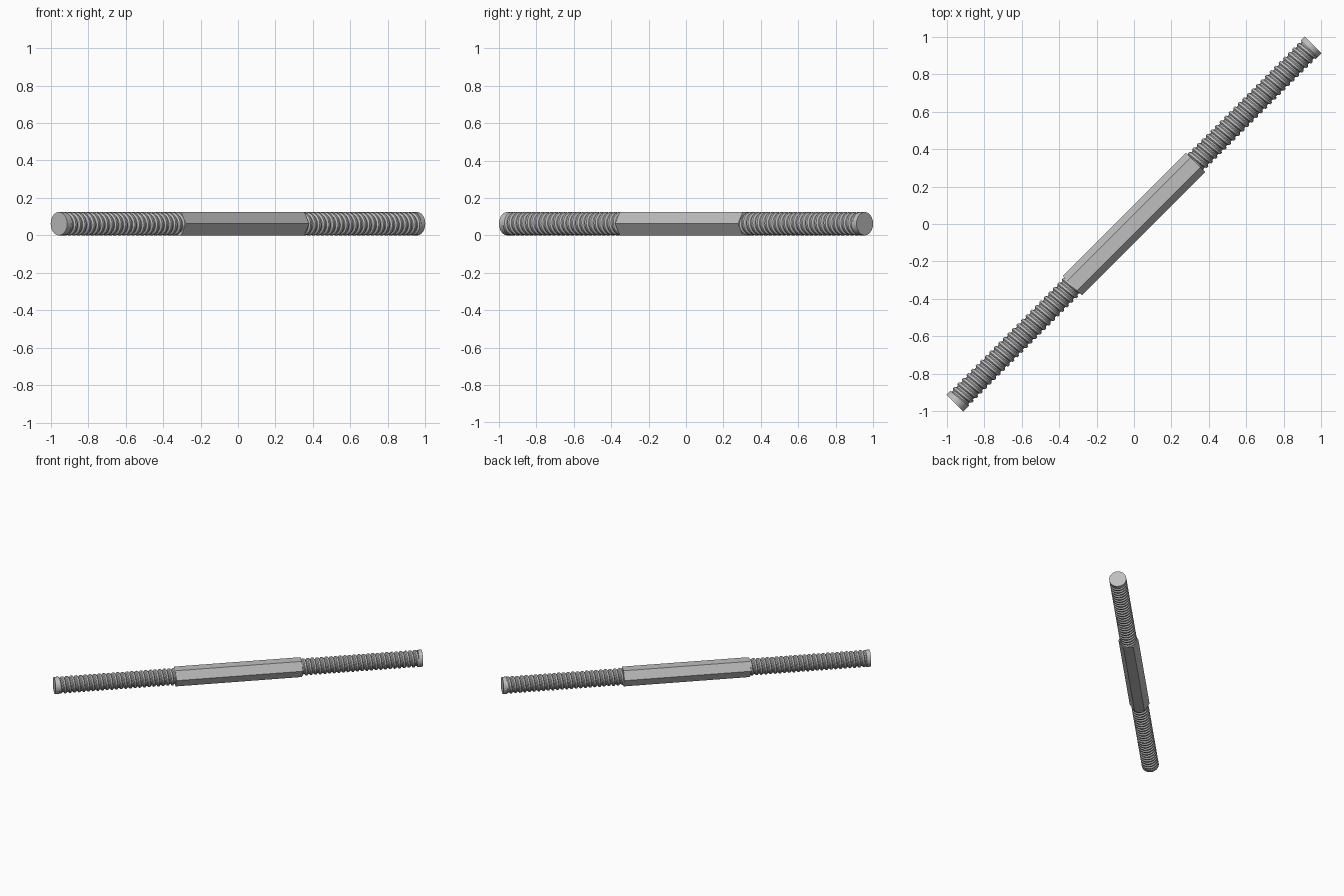
import bpy, bmesh, math
from mathutils import Matrix

cube = bpy.data.objects.get("Cube")
if cube:
    bpy.data.objects.remove(cube)

R = 0.0625            # rod radius, also half the hexagon height
ROOT = 0.053          # radius at the bottom of the thread
END = math.sqrt(2) - R
HEX = 0.465           # half length of the hexagonal grip
COLLAR = 0.03
SEG = 24
TURNS = 26

steel = bpy.data.materials.new("grey steel")
steel.use_nodes = True
grey = (0.52, 0.52, 0.52, 1)
steel.diffuse_color = grey
steel.node_tree.nodes["Principled BSDF"].inputs["Base Color"].default_value = grey

# The parts are built along z, then laid down on the diagonal
LAY = (Matrix.Translation((0, 0, R)) @ Matrix.Rotation(math.pi / 4, 4, 'Z')
       @ Matrix.Rotation(math.pi / 2, 4, 'Y'))


def finish(name, bm, turn=Matrix.Identity(4), smooth=True):
    bmesh.ops.recalc_face_normals(bm, faces=bm.faces)
    bm.transform(LAY @ turn)
    mesh = bpy.data.meshes.new(name)
    bm.to_mesh(mesh)
    bm.free()
    mesh.materials.append(steel)
    obj = bpy.data.objects.new(name, mesh)
    bpy.context.collection.objects.link(obj)
    if smooth:
        bpy.ops.object.select_all(action='DESELECT')
        obj.select_set(True)
        bpy.context.view_layer.objects.active = obj
        bpy.ops.object.shade_smooth_by_angle(angle=math.radians(25))


def cylinder(sides, r1, r2, z0, z1):
    bm = bmesh.new()
    bmesh.ops.create_cone(bm, cap_ends=True, segments=sides, radius1=r1, radius2=r2,
                          depth=z1 - z0, matrix=Matrix.Translation((0, 0, (z0 + z1) / 2)))
    return bm


def thread(z0, z1):
    """Helical ridge: each turn has a crest and a root, joined by flanks."""
    bm = bmesh.new()
    pitch = (z1 - z0) / TURNS
    profile = [(0, ROOT), (0.25, ROOT), (0.45, R), (0.8, R)]
    n = len(profile)
    rows = []
    for k in range((TURNS + 1) * n):
        offset, radius = profile[k % n]
        row = []
        for a in range(SEG):
            angle = 2 * math.pi * a / SEG
            z = z0 + pitch * (k // n - 1 + offset + a / SEG)
            z = min(max(z, z0), z1)
            row.append(bm.verts.new((radius * math.cos(angle), radius * math.sin(angle), z)))
        rows.append(row)
    for k in range(len(rows) - 1):
        for a in range(SEG):
            # The last column joins the first one a full turn further on
            step, b = (0, a + 1) if a < SEG - 1 else (n, 0)
            if k + 1 + step < len(rows):
                bm.faces.new((rows[k][a], rows[k + step][b],
                              rows[k + 1 + step][b], rows[k + 1][a]))
    bmesh.ops.remove_doubles(bm, verts=bm.verts, dist=1e-6)
    return bm


# Hexagonal grip in the middle
hex_radius = R / math.cos(math.pi / 6)
finish("hexagonal_grip", cylinder(6, hex_radius, hex_radius, -HEX, HEX), smooth=False)

# Threaded rod and plain tip on both sides
for side, turn in (("left", Matrix.Identity(4)), ("right", Matrix.Rotation(math.pi, 4, 'Y'))):
    finish(side + "_thread", thread(HEX - 0.02, END - COLLAR / 2), turn)
    finish(side + "_core", cylinder(SEG, ROOT - 0.001, ROOT - 0.001, HEX - 0.02, END - 0.01), turn)
    finish(side + "_tip", cylinder(SEG, R, R, END - COLLAR, END), turn)
